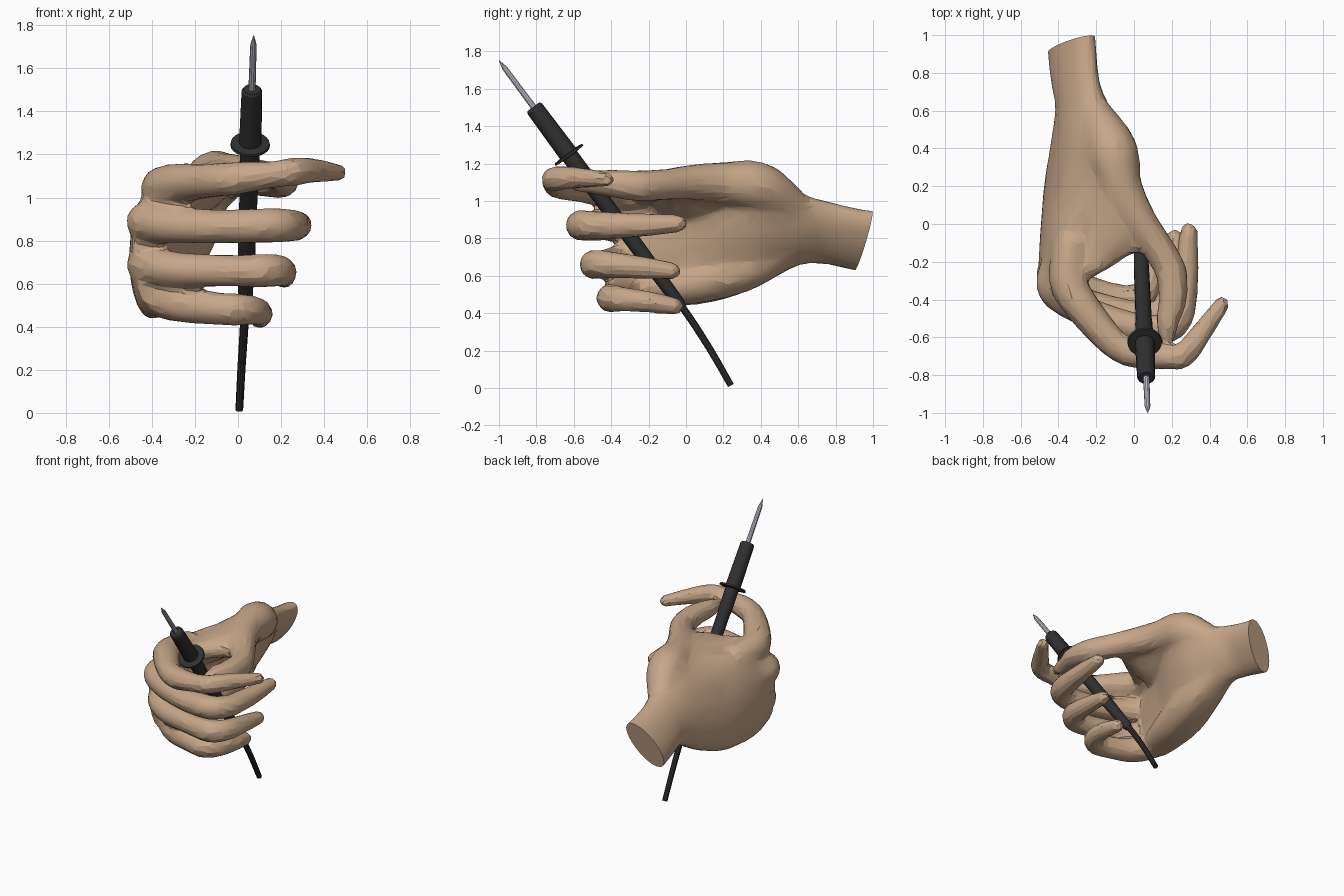
import bpy, bmesh, math
from mathutils import Vector, Matrix

if "Cube" in bpy.data.objects:
    bpy.data.objects.remove(bpy.data.objects["Cube"])


def material(name, rgb):
    m = bpy.data.materials.new(name)
    m.diffuse_color = (*rgb, 1)
    m.use_nodes = True
    m.node_tree.nodes["Principled BSDF"].inputs["Base Color"].default_value = m.diffuse_color
    return m


def spline(points, steps=6):
    """Smooth path through points of any dimension."""
    p = [Vector(q) for q in points]
    p = [2 * p[0] - p[1]] + p + [2 * p[-1] - p[-2]]
    out = []
    for a, b, c, d in zip(p, p[1:], p[2:], p[3:]):
        for i in range(steps):
            t = i / steps
            out.append(0.5 * (2 * b + (c - a) * t + (2 * a - 5 * b + 4 * c - d) * t ** 2
                              + (3 * b - a - 3 * c + d) * t ** 3))
    return out + [p[-2]]


def loft(bm, rings):
    vs = [[bm.verts.new(co) for co in r] for r in rings]
    n = len(vs[0])
    for a, b in zip(vs, vs[1:]):
        for i in range(n):
            j = (i + 1) % n
            bm.faces.new((a[i], a[j], b[j], b[i]))
    bm.faces.new(vs[0][::-1])
    bm.faces.new(vs[-1])


def circle(co, tangent, r, sides):
    side = tangent.cross(Vector((0, 0, 1))).normalized()
    up = side.cross(tangent).normalized()
    return [co + r * (math.cos(a) * side + math.sin(a) * up)
            for a in (2 * math.pi * i / sides for i in range(sides))]


def tube(bm, points, sides=14, round_ends=True):
    """Tapered tube through (x, y, z, radius) points."""
    path = spline(points)
    rings = []
    for i, q in enumerate(path):
        t = path[min(i + 1, len(path) - 1)].xyz - path[max(i - 1, 0)].xyz
        rings.append(circle(q.xyz, t.normalized(), q.w, sides))
    loft(bm, rings)
    if round_ends:
        for q in (path[0], path[-1]):
            bmesh.ops.create_uvsphere(bm, u_segments=14, v_segments=10, radius=q.w,
                                      matrix=Matrix.Translation(q.xyz))


def flat_body(bm, sections):
    """Tilted ellipses: (y, centre x, centre z, half width, half height, tilt)."""
    rings = []
    for y, cx, cz, rx, rz, tilt in spline(sections, 4):
        t = math.radians(tilt)
        ring = []
        for k in range(28):
            a = 2 * math.pi * k / 28
            u, v = rx * math.cos(a), rz * math.sin(a)
            ring.append((cx + u * math.cos(t) + v * math.sin(t), y,
                         cz - u * math.sin(t) + v * math.cos(t)))
        rings.append(ring)
    loft(bm, rings)


def finish(bm, name, mat, angle=30):
    bmesh.ops.recalc_face_normals(bm, faces=bm.faces)
    me = bpy.data.meshes.new(name)
    bm.to_mesh(me)
    bm.free()
    me.materials.append(mat)
    ob = bpy.data.objects.new(name, me)
    bpy.context.collection.objects.link(ob)
    bpy.ops.object.select_all(action='DESELECT')
    ob.select_set(True)
    bpy.context.view_layer.objects.active = ob
    bpy.ops.object.shade_smooth_by_angle(angle=math.radians(angle))
    return ob


skin = material("skin", (0.57, 0.385, 0.25))
black = material("black_plastic", (0.03, 0.03, 0.03))
metal = material("metal", (0.60, 0.57, 0.68))

# Palm and wrist
hand = bmesh.new()
flat_body(hand, [(1.10, -0.34, 0.77, 0.085, 0.195, 34),
                 (0.93, -0.33, 0.79, 0.085, 0.195, 34),
                 (0.75, -0.31, 0.83, 0.090, 0.195, 33),
                 (0.60, -0.27, 0.85, 0.120, 0.215, 29),
                 (0.40, -0.25, 0.85, 0.155, 0.325, 25),
                 (0.20, -0.29, 0.80, 0.155, 0.345, 20),
                 (0.00, -0.35, 0.77, 0.135, 0.335, 9),
                 (-0.20, -0.39, 0.75, 0.115, 0.310, 2),
                 (-0.36, -0.41, 0.75, 0.075, 0.250, 0)])
# Broad back of the hand and web between thumb and index finger
flat_body(hand, [(0.48, -0.22, 0.96, 0.06, 0.12, 45),
                 (0.30, -0.21, 1.00, 0.11, 0.21, 51),
                 (0.12, -0.21, 1.01, 0.11, 0.245, 55),
                 (-0.06, -0.22, 1.01, 0.10, 0.25, 60),
                 (-0.17, -0.25, 1.02, 0.07, 0.20, 62)])
flat_body(hand, [(0.12, -0.08, 1.07, 0.07, 0.16, 78),
                 (-0.03, -0.10, 1.07, 0.07, 0.20, 78),
                 (-0.12, -0.12, 1.065, 0.05, 0.21, 78)])
tube(hand, [(-0.32, -0.25, 1.04, .08), (-0.17, -0.19, 1.06, .06), (-0.02, -0.10, 1.08, .06),
            (0.1, -0.09, 1.09, .07)])
# Thumb with its mound
tube(hand, [(-0.22, 0.62, 0.94, .08), (-0.12, 0.40, 1.07, .135), (-0.07, 0.20, 1.095, .115),
            (0.02, 0.03, 1.10, .095), (0.11, -0.10, 1.09, .085), (0.195, -0.25, 1.08, .085),
            (0.205, -0.40, 1.095, .075), (0.18, -0.50, 1.10, .065), (0.175, -0.58, 1.10, .05)])
# Heel of the palm on the little finger side
tube(hand, [(-0.30, 0.60, 0.77, .08), (-0.28, 0.32, 0.64, .12), (-0.30, 0.05, 0.56, .11),
            (-0.34, -0.15, 0.54, .09)])
# Index finger
tube(hand, [(-0.33, -0.12, 1.03, .10), (-0.35, -0.30, 1.045, .10), (-0.28, -0.43, 1.065, .095),
            (-0.12, -0.62, 1.08, .08), (0.0, -0.685, 1.09, .078), (0.15, -0.705, 1.105, .064),
            (0.26, -0.695, 1.12, .067), (0.36, -0.57, 1.125, .057), (0.465, -0.425, 1.115, .043)])
# Middle finger
tube(hand, [(-0.40, -0.20, 0.88, .09), (-0.42, -0.34, 0.885, .095), (-0.28, -0.45, 0.87, .085),
            (-0.05, -0.535, 0.865, .08), (0.14, -0.56, 0.87, .083), (0.24, -0.49, 0.87, .077),
            (0.275, -0.28, 0.87, .068), (0.29, -0.04, 0.88, .049)])
# Ring finger
tube(hand, [(-0.40, -0.18, 0.69, .09), (-0.42, -0.30, 0.685, .092), (-0.28, -0.41, 0.665, .083),
            (-0.05, -0.47, 0.66, .075), (0.11, -0.49, 0.66, .08), (0.19, -0.42, 0.66, .075),
            (0.21, -0.25, 0.645, .063), (0.215, -0.075, 0.625, .049)])
# Little finger
tube(hand, [(-0.35, -0.15, 0.55, .085), (-0.36, -0.27, 0.53, .088), (-0.26, -0.35, 0.505, .087),
            (-0.10, -0.39, 0.485, .077), (0.0, -0.40, 0.48, .078), (0.075, -0.34, 0.475, .068),
            (0.105, -0.2, 0.46, .059), (0.10, -0.06, 0.437, .048)])

# Fuse the hand into one skin, then reduce to an uneven facetted mesh
blend = finish(hand, "hand_parts", skin)
m = blend.modifiers.new("fuse", 'REMESH')
m.mode, m.voxel_size = 'VOXEL', 0.016
m = blend.modifiers.new("soften", 'SMOOTH')
m.factor, m.iterations = 0.5, 12
m = blend.modifiers.new("facets", 'DECIMATE')
m.ratio = 0.075
fused = bmesh.new()
fused.from_object(blend, bpy.context.evaluated_depsgraph_get())
bpy.data.objects.remove(blend)

# Slanted flat cut at the wrist
bmesh.ops.bisect_plane(fused, geom=fused.verts[:] + fused.edges[:] + fused.faces[:],
                       plane_co=(-0.33, 0.95, 0.79), plane_no=(-0.15, 1, -0.22),
                       clear_outer=True)
bmesh.ops.holes_fill(fused, edges=[e for e in fused.edges if e.is_boundary], sides=0)
finish(fused, "hand", skin, 15)

# Probe: turned parts along one slanted axis, given as (distance from tip, radius)
tip, end = Vector((0.073, -1.0, 1.752)), Vector((0.03, -0.02, 0.43))
axis = (end - tip).normalized()


def turned(name, profile, mat, sides=16):
    bm = bmesh.new()
    loft(bm, [circle(tip + axis * d, axis, r, sides) for d, r in profile])
    finish(bm, name, mat)


turned("probe_needle", [(0, .002), (.05, .014), (.06, .015), (.34, .017)], metal, 10)
turned("probe_nose", [(.31, .040), (.322, .048), (.62, .052)], black)
turned("finger_guard", [(.618, .055), (.622, .090), (.634, .092), (.638, .05)], black, 24)
turned("probe_handle", [(.61, .046), (.80, .046), (.81, .043), (1.30, .040), (1.62, .032),
                        (1.65, .022)], black)

# Cable
cable = bmesh.new()
tube(cable, [(0.032, -0.05, 0.47, .02), (0.027, 0.02, 0.376, .02), (0.016, 0.13, 0.205, .019),
             (0.006, 0.24, 0.014, .018)], 10, False)
finish(cable, "probe_cable", black)
